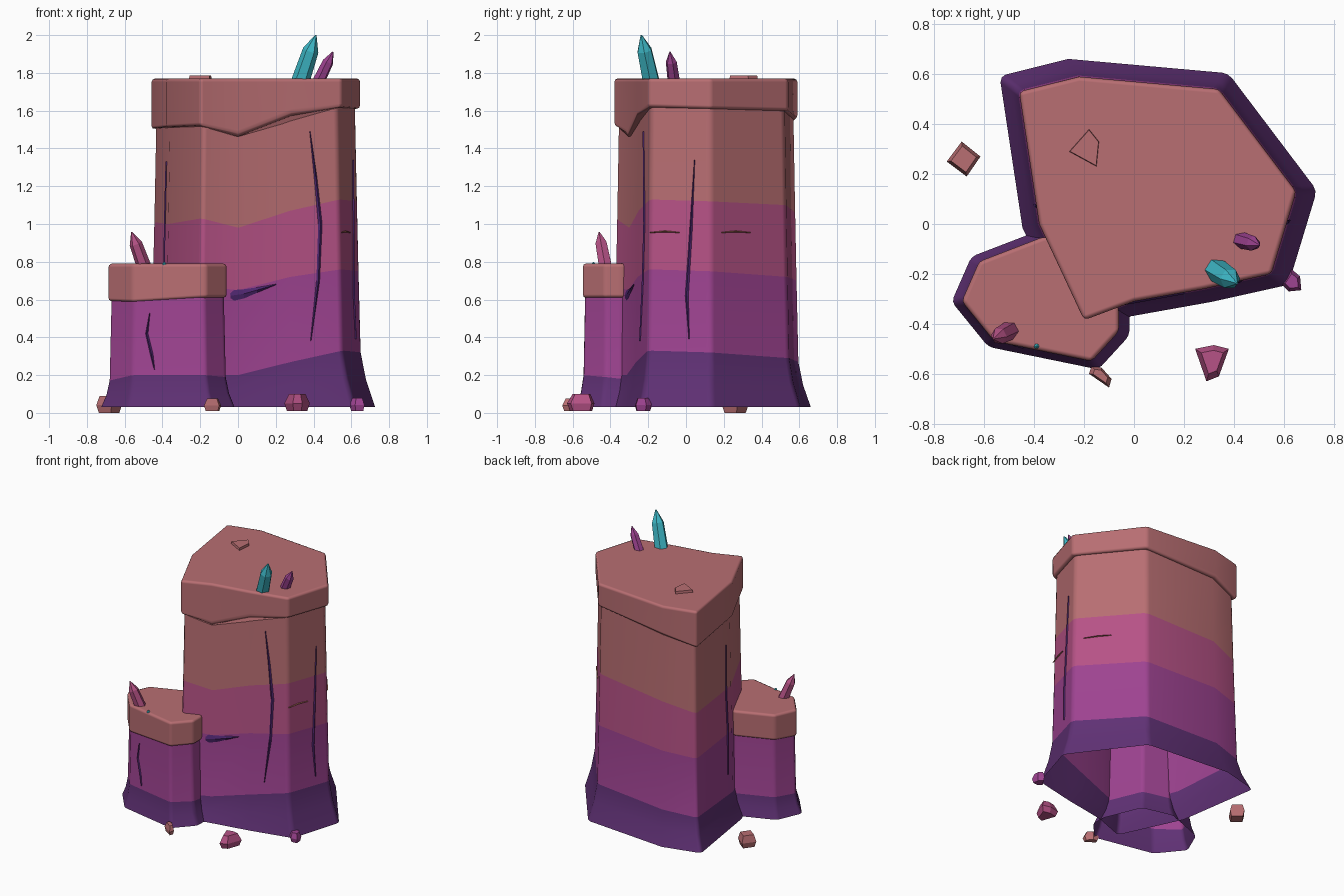
import bpy, bmesh, math
from mathutils import Vector

cube = bpy.data.objects.get("Cube")
if cube:
    bpy.data.objects.remove(cube, do_unlink=True)


def material(name, rgb):
    lin = [((c / 255 + 0.055) / 1.055) ** 2.4 for c in rgb] + [1]
    m = bpy.data.materials.new(name)
    m.use_nodes = True
    m.diffuse_color = lin
    m.node_tree.nodes["Principled BSDF"].inputs["Base Color"].default_value = lin
    return m


sandstone = material("dusty sandstone", (184, 110, 114))
pink = material("pink rock", (182, 82, 134))
magenta = material("magenta rock", (158, 67, 145))
purple = material("deep purple rock", (96, 49, 117))
crack_purple = material("crack purple", (78, 38, 110))
cyan = material("cyan crystal", (62, 185, 200))
ochre = material("ochre seam", (160, 100, 80))


def loft(name, rings, mats, bottom=True, top=True, bevel=0, closed=True):
    """Skin a stack of rings; mats gives one material per segment."""
    slots = list(dict.fromkeys(mats))
    bm = bmesh.new()
    loops = [[bm.verts.new(p) for p in ring] for ring in rings]
    n = len(loops[0])
    for lo, hi, mat in zip(loops, loops[1:], mats):
        for i in range(n if closed else n - 1):
            j = (i + 1) % n
            f = bm.faces.new((lo[i], lo[j], hi[j], hi[i]))
            f.material_index = slots.index(mat)
    if bottom:
        bm.faces.new(loops[0][::-1])
    if top:
        bm.faces.new(loops[-1]).material_index = slots.index(mats[-1])
    mesh = bpy.data.meshes.new(name)
    bm.to_mesh(mesh)
    bm.free()
    for m in slots:
        mesh.materials.append(m)
    ob = bpy.data.objects.new(name, mesh)
    bpy.context.collection.objects.link(ob)
    if bevel:
        mesh.shade_smooth()
        mod = ob.modifiers.new("soft corners", "BEVEL")
        mod.width = bevel
        mod.segments = 2
        mod.limit_method = "ANGLE"
        mod.angle_limit = math.radians(20)
        mod.harden_normals = True
    return ob


def ring(outline, centre, scale, heights):
    cx, cy = centre
    return [Vector((cx + (x - cx) * scale, cy + (y - cy) * scale, z))
            for (x, y), z in zip(outline, heights)]


# Main pillar: outline corner, then the heights of the three bands and cap rim
TALL = [
    ((-0.20, -0.385), (0.20, 0.67, 1.03, 1.52)),
    ((0.00, -0.31), (0.20, 0.65, 0.98, 1.48)),
    ((0.28, -0.26), (0.27, 0.72, 1.07, 1.59)),
    ((0.55, -0.20), (0.33, 0.76, 1.13, 1.62)),
    ((0.65, 0.13), (0.32, 0.75, 1.12, 1.61)),
    ((0.34, 0.54), (0.29, 0.72, 1.10, 1.60)),
    ((-0.22, 0.59), (0.27, 0.70, 1.06, 1.56)),
    ((-0.46, 0.53), (0.25, 0.68, 1.01, 1.50)),
    ((-0.38, 0.00), (0.22, 0.67, 1.00, 1.51)),
]
tall = [p for p, _ in TALL]
low, mid, high, rim = zip(*[h for _, h in TALL])
TC = (0.08, 0.10)
loft("main_pillar", [
    ring(tall, TC, 1.145, [0.03] * 9),
    ring(tall, TC, 1.06, [z * 0.55 for z in low]),
    ring(tall, TC, 1.01, low),
    ring(tall, TC, 0.99, mid),
    ring(tall, TC, 0.975, high),
    ring(tall, TC, 0.955, [z + 0.05 for z in rim]),
], [purple, purple, magenta, pink, sandstone], False, False, bevel=0.025)
loft("main_cap", [ring(tall, TC, 1.0, rim), ring(tall, TC, 1.0, [1.77] * 9)],
     [sandstone], bevel=0.018)

# Side pillar
SHORT = [
    ((-0.56, -0.47), (0.20, 0.585)),
    ((-0.17, -0.55), (0.20, 0.61)),
    ((-0.06, -0.43), (0.19, 0.61)),
    ((-0.06, -0.34), (0.18, 0.61)),
    ((-0.16, -0.10), (0.18, 0.61)),
    ((-0.36, -0.05), (0.18, 0.60)),
    ((-0.62, -0.15), (0.18, 0.60)),
    ((-0.69, -0.31), (0.17, 0.59)),
]
short = [p for p, _ in SHORT]
slow, srim = zip(*[h for _, h in SHORT])
SC = (-0.38, -0.30)
loft("side_pillar", [
    ring(short, SC, 1.13, [0.03] * 8),
    ring(short, SC, 1.04, [z * 0.55 for z in slow]),
    ring(short, SC, 0.985, slow),
    ring(short, SC, 0.95, [z + 0.04 for z in srim]),
], [purple, purple, magenta], False, False, bevel=0.02)
loft("side_cap", [ring(short, SC, 1.0, srim), ring(short, SC, 1.0, [0.79] * 8)],
     [sandstone], bevel=0.018)


def wall_strip(name, outline, centre, edge, path, mat, scale):
    """Thin ridged strip on one wall; path holds (fraction along wall, z, half width)."""
    a, b = outline[edge], outline[(edge + 1) % len(outline)]
    a, b = Vector((*a, 0)), Vector((*b, 0))
    run = (b - a).normalized()
    out = Vector((run.y, -run.x, 0))
    c = Vector((*centre, 0))
    pts = [Vector(((b - a).length * t, z)) for t, z, _ in path]
    rows = []
    for i, p in enumerate(pts):
        d = (pts[min(i + 1, len(pts) - 1)] - pts[max(i - 1, 0)]).normalized()
        side = Vector((-d.y, d.x)) * path[i][2]
        row = []
        for k, lift in ((1, 0.002), (0, 0.009), (-1, 0.002)):
            q = p + side * k
            base = c + (a + run * q.x - c) * scale(q.y)
            row.append(base + out * lift + Vector((0, 0, q.y)))
        rows.append(row)
    ob = loft(name, rows, [mat] * (len(rows) - 1), False, False, closed=False)
    # Face the strip outward
    if ob.data.polygons[0].normal.dot(out) < 0:
        ob.data.flip_normals()


def tall_scale(z):
    return 1.01 - (z - 0.3) * 0.043


def short_scale(z):
    return 0.985 - (z - 0.2) * 0.08


# Cracks and seams
wall_strip("front_crack", tall, TC, 2, [
    (0.42, 1.49, 0.002), (0.52, 1.25, 0.008), (0.6, 1.0, 0.011),
    (0.54, 0.7, 0.009), (0.38, 0.38, 0.002)], crack_purple, tall_scale)
wall_strip("right_crack", tall, TC, 3, [
    (0.74, 1.34, 0.002), (0.68, 0.95, 0.008), (0.62, 0.62, 0.009),
    (0.66, 0.39, 0.002)], crack_purple, tall_scale)
wall_strip("left_crack", tall, TC, 7, [
    (0.86, 1.33, 0.002), (0.84, 1.0, 0.008), (0.87, 0.7, 0.009),
    (0.85, 0.38, 0.002)], crack_purple, tall_scale)
wall_strip("joint_crack", tall, TC, 1, [
    (-0.15, 0.62, 0.03), (0.1, 0.63, 0.024), (0.35, 0.65, 0.014),
    (0.72, 0.68, 0.002)], crack_purple, tall_scale)
wall_strip("side_crack", short, SC, 0, [
    (0.23, 0.53, 0.002), (0.19, 0.42, 0.007), (0.26, 0.31, 0.008),
    (0.3, 0.23, 0.002)], crack_purple, short_scale)
for label, edge, t0, t1 in (("right", 3, 0.02, 0.5), ("back", 4, 0.14, 0.52)):
    wall_strip(label + "_seam", tall, TC, edge, [
        (t0, 0.955, 0.002), ((t0 + t1) / 2, 0.96, 0.005),
        (t1, 0.955, 0.002)], ochre, tall_scale)


def crystal(name, base, tip, radius, mat, shoulder=0.72):
    base, tip = Vector(base), Vector(tip)
    turn = (tip - base).to_track_quat("Z", "Y")
    rings = []
    for f, r in ((0, radius), (shoulder, radius * 0.85), (1, radius * 0.08)):
        rings.append([base.lerp(tip, f) + turn @ Vector(
            (r * math.cos(k * math.pi / 3), r * math.sin(k * math.pi / 3), 0))
            for k in range(6)])
    loft(name, rings, [mat] * 2)


crystal("cyan_crystal", (0.315, -0.175, 1.71), (0.412, -0.237, 2.0), 0.05, cyan)
crystal("magenta_crystal", (0.41, -0.06, 1.72), (0.503, -0.085, 1.912), 0.035, magenta)
crystal("pink_crystal", (-0.485, -0.42, 0.74), (-0.563, -0.46, 0.957), 0.04, pink)
crystal("cyan_sliver", (-0.39, -0.49, 0.77), (-0.39, -0.49, 0.80), 0.012, cyan)


def rock(name, outline, z0, z1, mat, taper=0.65):
    n = len(outline)
    mid = (sum(p[0] for p in outline) / n, sum(p[1] for p in outline) / n)
    levels = ((0, 0.8), (0.45, 1.0), (1, taper))
    loft(name, [ring(outline, mid, s, [z0 + (z1 - z0) * f] * n) for f, s in levels],
         [mat] * 2)


# Loose rocks
rock("left_rock", [(-0.75, 0.25), (-0.67, 0.19), (-0.615, 0.27), (-0.69, 0.33)],
     0.0, 0.09, sandstone, 0.75)
rock("small_front_rock", [(-0.18, -0.60), (-0.10, -0.655), (-0.09, -0.62),
                          (-0.13, -0.575), (-0.17, -0.57)], 0.01, 0.075, sandstone)
rock("front_rock", [(0.245, -0.50), (0.29, -0.63), (0.34, -0.61), (0.38, -0.50),
                    (0.32, -0.485)], 0.01, 0.1, pink)
rock("right_rock", [(0.59, -0.24), (0.62, -0.27), (0.67, -0.265), (0.665, -0.21),
                    (0.63, -0.18)], 0.01, 0.078, magenta)
rock("top_rock", [(-0.26, 0.29), (-0.15, 0.23), (-0.14, 0.33), (-0.18, 0.38)],
     1.75, 1.787, sandstone, 0.95)
